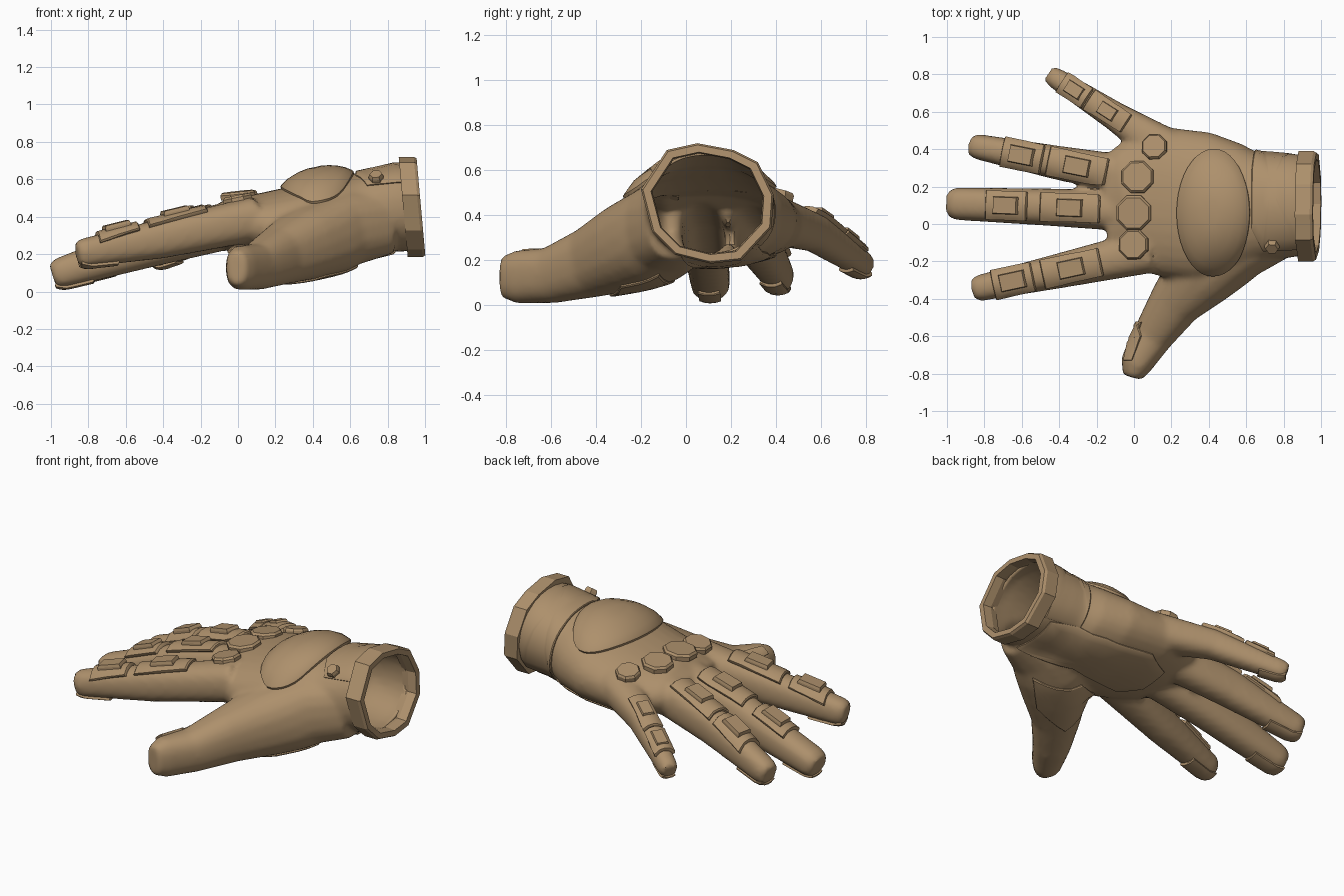
import bpy
import bmesh
from math import sin, cos, pi, copysign
from mathutils import Vector
from mathutils.bvhtree import BVHTree

cube = bpy.data.objects.get("Cube")
if cube:
    bpy.data.objects.remove(cube)

TAN = (0.42, 0.28, 0.15, 1)
tan = bpy.data.materials.new("tan_leather")
tan.use_nodes = True
tan.diffuse_color = TAN
bsdf = tan.node_tree.nodes["Principled BSDF"]
bsdf.inputs["Base Color"].default_value = TAN
bsdf.inputs["Roughness"].default_value = 0.8
UP = Vector((0, 0, 1))


def smooth(ob, angle):
    bpy.ops.object.select_all(action='DESELECT')
    ob.select_set(True)
    bpy.context.view_layer.objects.active = ob
    bpy.ops.object.shade_smooth_by_angle(angle=angle)


def finish(name, bm, angle=0.0):
    bmesh.ops.recalc_face_normals(bm, faces=bm.faces)
    mesh = bpy.data.meshes.new(name)
    bm.to_mesh(mesh)
    bm.free()
    mesh.materials.append(tan)
    ob = bpy.data.objects.new(name, mesh)
    bpy.context.collection.objects.link(ob)
    if angle:
        smooth(ob, angle)
    return ob


def bridge(bm, a, b):
    for i in range(len(a)):
        j = (i + 1) % len(a)
        bm.faces.new((a[i], a[j], b[j], b[i]))


def loft(bm, stations, n=20, power=2.4):
    """Closed tube through (x, y, z, half width, half height) stations."""
    pts = [Vector(s[:3]) for s in stations]
    rings = []
    for i, (p, s) in enumerate(zip(pts, stations)):
        d = (pts[min(i + 1, len(pts) - 1)] - pts[max(i - 1, 0)]).normalized()
        side = UP.cross(d).normalized()
        top = d.cross(side)
        ring = []
        for k in range(n):
            c, q = cos(2 * pi * k / n), sin(2 * pi * k / n)
            u = copysign(abs(c) ** (2 / power), c) * s[3]
            v = copysign(abs(q) ** (2 / power), q) * s[4]
            ring.append(bm.verts.new(p + side * u + top * v))
        rings.append(ring)
    for a, b in zip(rings, rings[1:]):
        bridge(bm, a, b)
    bm.faces.new(rings[0])
    bm.faces.new(rings[-1])


# Fingers: base, middle and tip as (x, y, z, half width, half height),
# then armour distances back from the tip, and armour scale
FINGERS = {
    "index": ((0.1, -0.14, 0.39, 0.12, 0.12), (-0.42, -0.255, 0.28, 0.092, 0.105),
              (-0.86, -0.35, 0.2, 0.068, 0.075), (0.54, 0.22), 1.0),
    "middle": ((0.1, 0.06, 0.39, 0.11, 0.13), (-0.45, 0.09, 0.255, 0.1, 0.12),
               (-0.99, 0.11, 0.085, 0.086, 0.08), (0.65, 0.31), 1.0),
    "ring": ((0.1, 0.24, 0.385, 0.11, 0.125), (-0.42, 0.33, 0.265, 0.09, 0.11),
             (-0.87, 0.42, 0.115, 0.066, 0.075), (0.58, 0.28), 1.0),
    "little": ((0.2, 0.38, 0.38, 0.12, 0.11), (-0.1, 0.575, 0.32, 0.078, 0.085),
               (-0.45, 0.8, 0.17, 0.054, 0.058), (0.37, 0.16), 0.74),
}

# Hand: overlapping lofts fused into one skin
bm = bmesh.new()
loft(bm, [(0.97, 0.095, 0.452, 0.255, 0.225), (0.86, 0.095, 0.447, 0.27, 0.235),
          (0.66, 0.09, 0.42, 0.295, 0.215), (0.57, 0.09, 0.4, 0.34, 0.22),
          (0.38, 0.09, 0.375, 0.4, 0.205), (0.12, 0.125, 0.355, 0.4, 0.17),
          (-0.04, 0.09, 0.355, 0.33, 0.145), (-0.15, 0.08, 0.345, 0.27, 0.095)], 32, 2.2)
for base, mid, tip, _, _ in FINGERS.values():
    m, t = Vector(mid), Vector(tip)
    end = t.copy()
    end[3], end[4] = t[3] * 0.82, t[4] * 0.82
    loft(bm, [base, mid, tuple(m.lerp(t, 0.92)), tuple(end)])
loft(bm, [(0.8, -0.04, 0.38, 0.14, 0.18), (0.6, -0.08, 0.345, 0.2, 0.205),
          (0.48, -0.15, 0.3, 0.21, 0.21), (0.36, -0.26, 0.255, 0.195, 0.195),
          (0.22, -0.42, 0.19, 0.142, 0.157), (0.1, -0.6, 0.133, 0.108, 0.125),
          (0.01, -0.75, 0.125, 0.086, 0.118), (-0.01, -0.82, 0.125, 0.052, 0.09)])
hand = finish("hand", bm)

remesh = hand.modifiers.new("fuse", 'REMESH')
remesh.mode = 'VOXEL'
remesh.voxel_size = 0.017
relax = hand.modifiers.new("relax", 'SMOOTH')
relax.factor = 0.5
relax.iterations = 5
dg = bpy.context.evaluated_depsgraph_get()
fused = bpy.data.meshes.new_from_object(hand.evaluated_get(dg))
hand.modifiers.clear()
hand.data = fused
fused.materials.clear()
fused.materials.append(tan)

# Open the wrist and keep a thin hollow shell
bm = bmesh.new()
bm.from_mesh(fused)
skin = BVHTree.FromBMesh(bm)
end_cap = [f for f in bm.faces
           if f.calc_center_median().x + 0.09 * (f.calc_center_median().z - 0.452) > 0.91]
bmesh.ops.delete(bm, geom=end_cap, context='FACES')
bm.to_mesh(fused)
bm.free()
smooth(hand, 0.7)
shell = hand.modifiers.new("shell", 'SOLIDIFY')
shell.thickness = 0.012
shell.offset = -1


def cast(start, direction):
    hit = skin.ray_cast(start, direction)
    if hit[0] is None:
        hit = skin.find_nearest(start + direction * (abs(start.z - 0.25)))
    return hit[0], hit[1]


def from_above(x, y):
    return cast(Vector((x, y, 2)), -UP)


def from_below(x, y):
    return cast(Vector((x, y, -1)), UP)


def around_wrist(x, angle):
    out = Vector((0, cos(angle), sin(angle)))
    return cast(Vector((x, 0.095, 0.447)) + out, -out)


def patch(name, outline, height, bulge=0.0, project=from_above, split=4):
    """Raised panel that follows the skin inside a flat outline."""
    pts = [Vector(p) for p in outline]
    rim = [p.lerp(pts[(i + 1) % len(pts)], k / split)
           for i, p in enumerate(pts) for k in range(split)]
    mid = sum(rim, Vector((0, 0))) / len(rim)
    bm = bmesh.new()
    rings = []
    levels = [(1, -0.008), (1, height * 0.6), (0.96, height)]
    levels += [(s, height + bulge * (1 - s * s)) for s in (0.8, 0.6, 0.4, 0.2)]
    for s, h in levels:
        ring = []
        for p in rim:
            loc, nor = project(*(mid + (p - mid) * s))
            ring.append(bm.verts.new(loc + nor * h))
        rings.append(ring)
    for a, b in zip(rings, rings[1:]):
        bridge(bm, a, b)
    bm.faces.new(rings[-1])
    finish(name, bm, 0.6)


def prism(name, loc, axis, nor, n, length, width, height, taper=0.85, turn=0.0):
    """Tapered n-sided block standing on the skin."""
    nor = nor.normalized()
    axis = (axis - nor * axis.dot(nor)).normalized()
    side = nor.cross(axis)
    bm = bmesh.new()
    rings = []
    for h, s in ((-0.008, 1), (height * 0.6, 1), (height, taper)):
        ring = []
        for k in range(n):
            a = 2 * pi * k / n + turn
            ring.append(bm.verts.new(loc + nor * h + axis * (cos(a) * length * s)
                                     + side * (sin(a) * width * s)))
        rings.append(ring)
    bridge(bm, rings[0], rings[1])
    bridge(bm, rings[1], rings[2])
    bm.faces.new(rings[0])
    bm.faces.new(rings[2])
    finish(name, bm)


def rect(c, d, length, width):
    s = Vector((-d.y, d.x))
    return [c + d * (i * length / 2) + s * (j * width / 2)
            for i, j in ((-1, -1), (1, -1), (1, 1), (-1, 1))]


# Finger armour: a wrapped plate with a raised block, and a pad below each tip
for name, (base, mid, tip, spots, scale) in FINGERS.items():
    t = Vector(tip[:2])
    d = (t - Vector(mid[:2])).normalized()
    for label, back, long in zip(("proximal", "distal"), spots, (0.32, 0.22)):
        c = t - d * back
        patch(f"{name}_{label}_plate", rect(c, d, long * scale, 0.135 * scale), 0.02)
        axis = from_above(*(c + d * 0.05))[0] - from_above(*(c - d * 0.05))[0]
        nor = axis.cross(Vector((d.y, -d.x, 0)))
        prism(f"{name}_{label}_block", from_above(*c)[0], axis, nor if nor.z > 0 else -nor,
              4, 0.1 * scale, 0.066 * scale, 0.038 * scale, 0.92, pi / 4)
    patch(f"{name}_tip_pad", rect(t - d * 0.12 * scale, d, 0.2 * scale, 0.09 * scale),
          0.014, project=from_below)

# Knuckle studs
for name, x, y, r in (("index", 0.0, -0.11, 0.085), ("middle", 0.0, 0.06, 0.1),
                      ("ring", 0.02, 0.25, 0.092), ("little", 0.11, 0.41, 0.072)):
    loc, nor = from_above(x, y)
    prism(f"{name}_knuckle_stud", loc, Vector((1, 0, 0)), nor * 2 + UP, 8, r, r, 0.03,
          0.88, pi / 8)

# Domed shield on the back of the hand
patch("back_shield", [(0.425 + 0.195 * cos(a), 0.06 + 0.335 * sin(a))
                      for a in (2 * pi * k / 40 for k in range(40))],
      0.022, 0.055, split=1)

# Sleeve wrapped over the wrist, with its bolt
patch("wrist_sleeve", [(0.89, -0.8), (0.66, -0.7), (0.63, 0.6), (0.63, 2.2),
                       (0.69, 2.68), (0.89, 2.6)], 0.012, project=around_wrist, split=10)
loc, nor = from_above(0.74, -0.11)
prism("wrist_bolt", loc, Vector((1, 0, 0)), nor, 6, 0.04, 0.04, 0.04)

# Palm, thumb mound and thumb panels
patch("palm_panel", [(0.84, 0.27), (0.84, -0.02), (0.5, 0.06), (0.12, 0.0),
                     (0.02, 0.1), (0.03, 0.3), (0.2, 0.4), (0.5, 0.36)], 0.012,
      project=from_below)
patch("thumb_mound_panel", [(0.64, -0.12), (0.47, -0.29), (0.22, -0.34), (0.17, -0.14),
                            (0.36, -0.03)], 0.012, project=from_below)
patch("thumb_panel", [(0.02, -0.52), (0.04, -0.6), (-0.01, -0.73), (-0.05, -0.73),
                      (-0.02, -0.6)], 0.012)

# Faceted cuff ring, leaning with the wrist: (y, z) corners swept by a profile
CORNERS = [(0.05, 0.72), (0.21, 0.69), (0.32, 0.635), (0.39, 0.49), (0.38, 0.345),
           (0.245, 0.2), (0.11, 0.185), (-0.05, 0.225), (-0.15, 0.325), (-0.2, 0.515),
           (-0.085, 0.69)]
center = Vector((0.095, 0.455))
bm = bmesh.new()
loops = []
for off, s in ((-0.045, 0.86), (-0.045, 1), (0.035, 1), (0.05, 0.97), (0.05, 0.85), (0.0, 0.83)):
    loop = []
    for corner in CORNERS:
        p = center + (Vector(corner) - center) * s
        loop.append(bm.verts.new((0.928 + off - 0.09 * (p.y - center.y), p.x, p.y)))
    loops.append(loop)
for i, loop in enumerate(loops):
    bridge(bm, loop, loops[(i + 1) % len(loops)])
finish("cuff_ring", bm)
